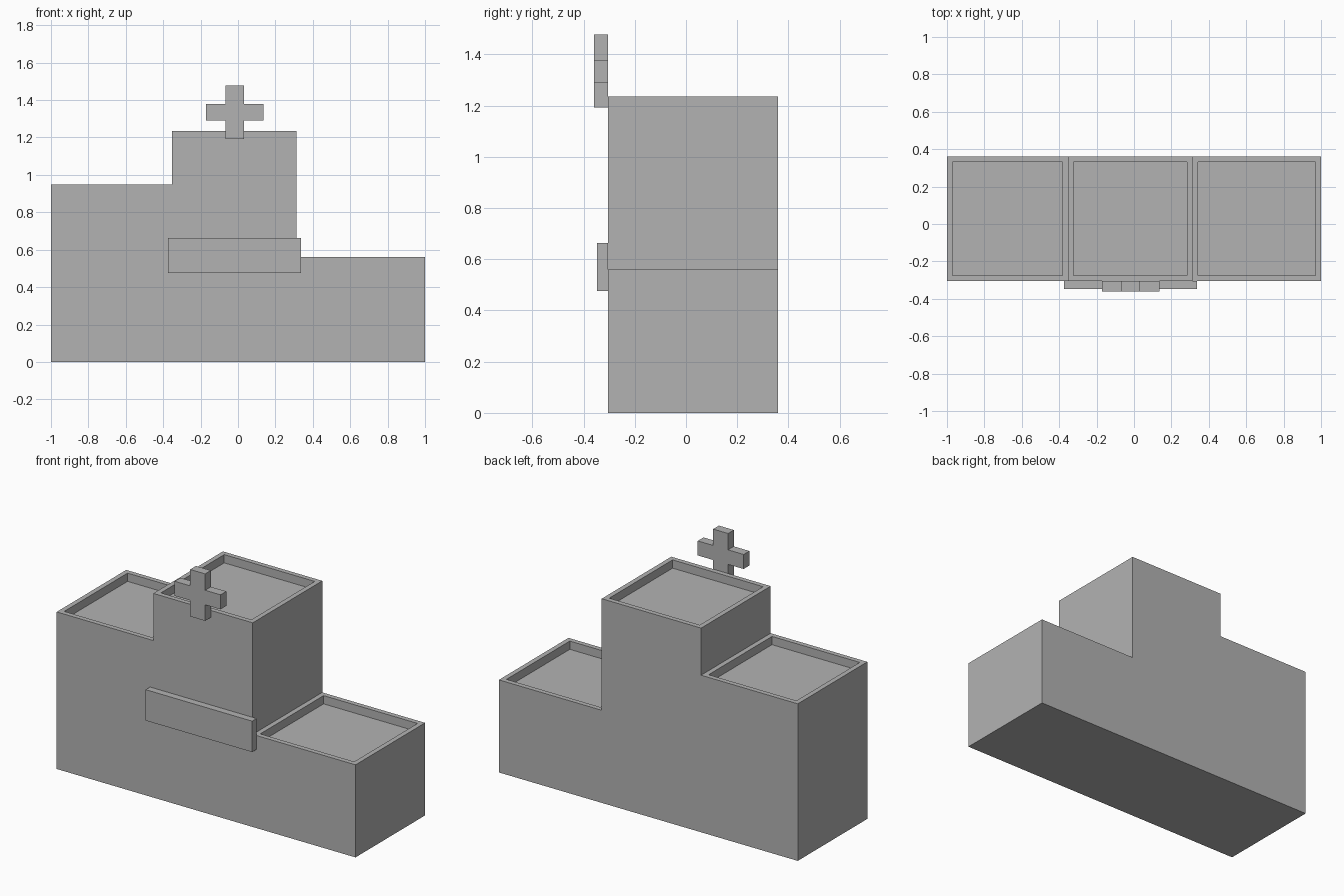
import bpy
import bmesh
from mathutils import Vector

cube = bpy.data.objects.get("Cube")
if cube:
    bpy.data.objects.remove(cube, do_unlink=True)

grey = bpy.data.materials.new("plain_grey")
grey.use_nodes = True
grey.diffuse_color = (0.45, 0.45, 0.45, 1)
grey.node_tree.nodes["Principled BSDF"].inputs["Base Color"].default_value = grey.diffuse_color

BACK, WALL = 0.36, -0.305       # rear and front wall planes
RIM, RECESS = 0.042, 0.05       # roof parapet width and depth


def extruded(name, outline, y_front, y_back, recess_roofs=False):
    """Extrude an (x, z) outline along y; optionally sink its upward faces."""
    bm = bmesh.new()
    face = bm.faces.new([bm.verts.new((x, y_front, z)) for x, z in outline])
    new = bmesh.ops.extrude_face_region(bm, geom=[face], use_keep_orig=True)["geom"]
    moved = [v for v in new if isinstance(v, bmesh.types.BMVert)]
    bmesh.ops.translate(bm, verts=moved, vec=Vector((0, y_back - y_front, 0)))
    bmesh.ops.recalc_face_normals(bm, faces=bm.faces)
    if recess_roofs:
        roofs = [f for f in bm.faces if f.normal.z > 0.9]
        bmesh.ops.inset_individual(bm, faces=roofs, thickness=RIM)
        bmesh.ops.inset_individual(bm, faces=roofs, thickness=0, depth=-RECESS)
    mesh = bpy.data.meshes.new(name)
    bm.to_mesh(mesh)
    bm.free()
    mesh.materials.append(grey)
    obj = bpy.data.objects.new(name, mesh)
    bpy.context.collection.objects.link(obj)
    return obj


# Stepped building with a tall middle tower and sunken flat roofs
left, right = -0.353, 0.312
low, mid, high = 0.56, 0.95, 1.235
extruded("building", [(-1, 0), (1, 0), (1, low), (right, low), (right, high),
                      (left, high), (left, mid), (-1, mid)], WALL, BACK, True)

# Canopy slab on the front wall
extruded("front_canopy", [(-0.375, 0.476), (0.338, 0.476), (0.338, 0.663), (-0.375, 0.663)],
         -0.347, WALL)

# Cross standing at the front roof edge
x0, x1, x2, x3 = -0.172, -0.068, 0.032, 0.135
z0, z1, z2, z3 = 1.193, 1.29, 1.378, 1.477
extruded("roof_cross", [(x1, z0), (x2, z0), (x2, z1), (x3, z1), (x3, z2), (x2, z2),
                        (x2, z3), (x1, z3), (x1, z2), (x0, z2), (x0, z1), (x1, z1)],
         -0.36, WALL)
